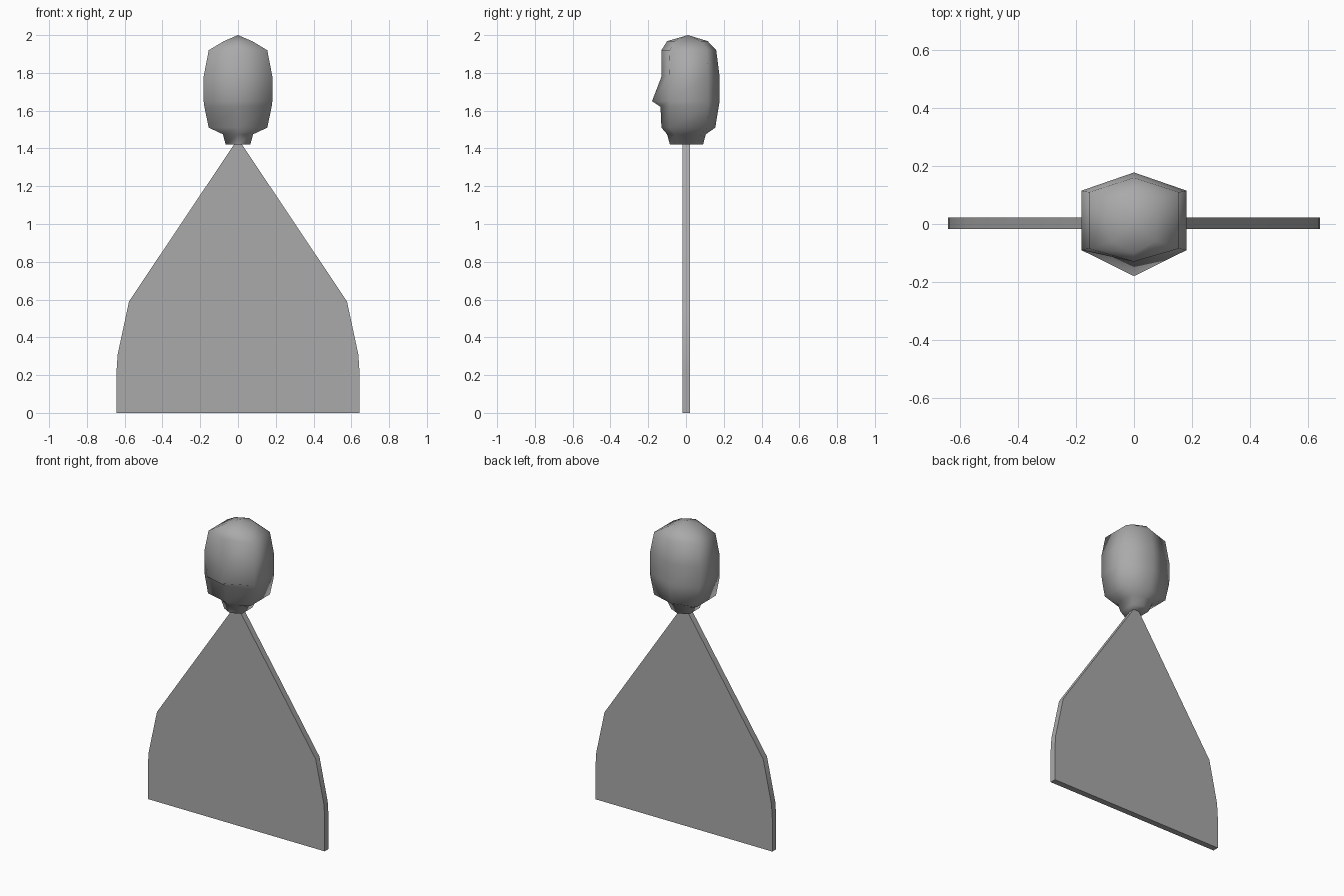
import bpy, bmesh
from math import radians

cube = bpy.data.objects.get("Cube")
if cube:
    bpy.data.objects.remove(cube, do_unlink=True)

grey = bpy.data.materials.new("plain grey")
grey.use_nodes = True
GREY = (0.4, 0.4, 0.4, 1)
grey.diffuse_color = GREY
grey.node_tree.nodes["Principled BSDF"].inputs["Base Color"].default_value = GREY


def finish(bm, name, angle):
    bmesh.ops.recalc_face_normals(bm, faces=bm.faces)
    mesh = bpy.data.meshes.new(name)
    bm.to_mesh(mesh)
    bm.free()
    obj = bpy.data.objects.new(name, mesh)
    bpy.context.collection.objects.link(obj)
    mesh.materials.append(grey)
    bpy.ops.object.select_all(action="DESELECT")
    obj.select_set(True)
    bpy.context.view_layer.objects.active = obj
    bpy.ops.object.shade_smooth_by_angle(angle=radians(angle))
    return obj


# Flat robe: half outline mirrored, extruded to a thin slab
half = [(0.643, 0), (0.643, 0.22), (0.637, 0.31), (0.577, 0.59), (0.015, 1.43)]
outline = half + [(-x, z) for x, z in reversed(half)]
bm = bmesh.new()
face = bm.faces.new([bm.verts.new((x, -0.018, z)) for x, z in outline])
slab = bmesh.ops.extrude_face_region(bm, geom=[face])
bmesh.ops.translate(bm, vec=(0, 0.04, 0),
                    verts=[v for v in slab["geom"] if isinstance(v, bmesh.types.BMVert)])
robe = finish(bm, "robe", 30)

# Head and neck: six-sided rings lofted upward, the nose is a pulled front corner
# Each ring: height, half width, front y, front corner y, back corner y, back y
rings = [
    (1.42, 0.065, -0.085, -0.05, 0.06, 0.09),
    (1.475, 0.08, -0.10, -0.06, 0.08, 0.105),
    (1.51, 0.155, -0.13, -0.09, 0.11, 0.155),
    (1.62, 0.178, -0.135, -0.09, 0.115, 0.173),
    (1.65, 0.182, -0.18, -0.09, 0.115, 0.178),
    (1.78, 0.182, -0.13, -0.09, 0.115, 0.178),
    (1.92, 0.155, -0.13, -0.085, 0.11, 0.16),
    (1.968, 0.075, -0.10, -0.06, 0.08, 0.115),
]
bm = bmesh.new()
loops = []
for z, w, front, fc, bc, back in rings:
    pts = [(0, front), (w, fc), (w, bc), (0, back), (-w, bc), (-w, fc)]
    loops.append([bm.verts.new((x, y, z)) for x, y in pts])
for low, high in zip(loops, loops[1:]):
    for i in range(6):
        j = (i + 1) % 6
        bm.faces.new((low[i], low[j], high[j], high[i]))
bm.faces.new(loops[0][::-1])
crown = bm.verts.new((0, 0.01, 2))
for i in range(6):
    bm.faces.new((loops[-1][i], loops[-1][(i + 1) % 6], crown))
head = finish(bm, "head", 75)
